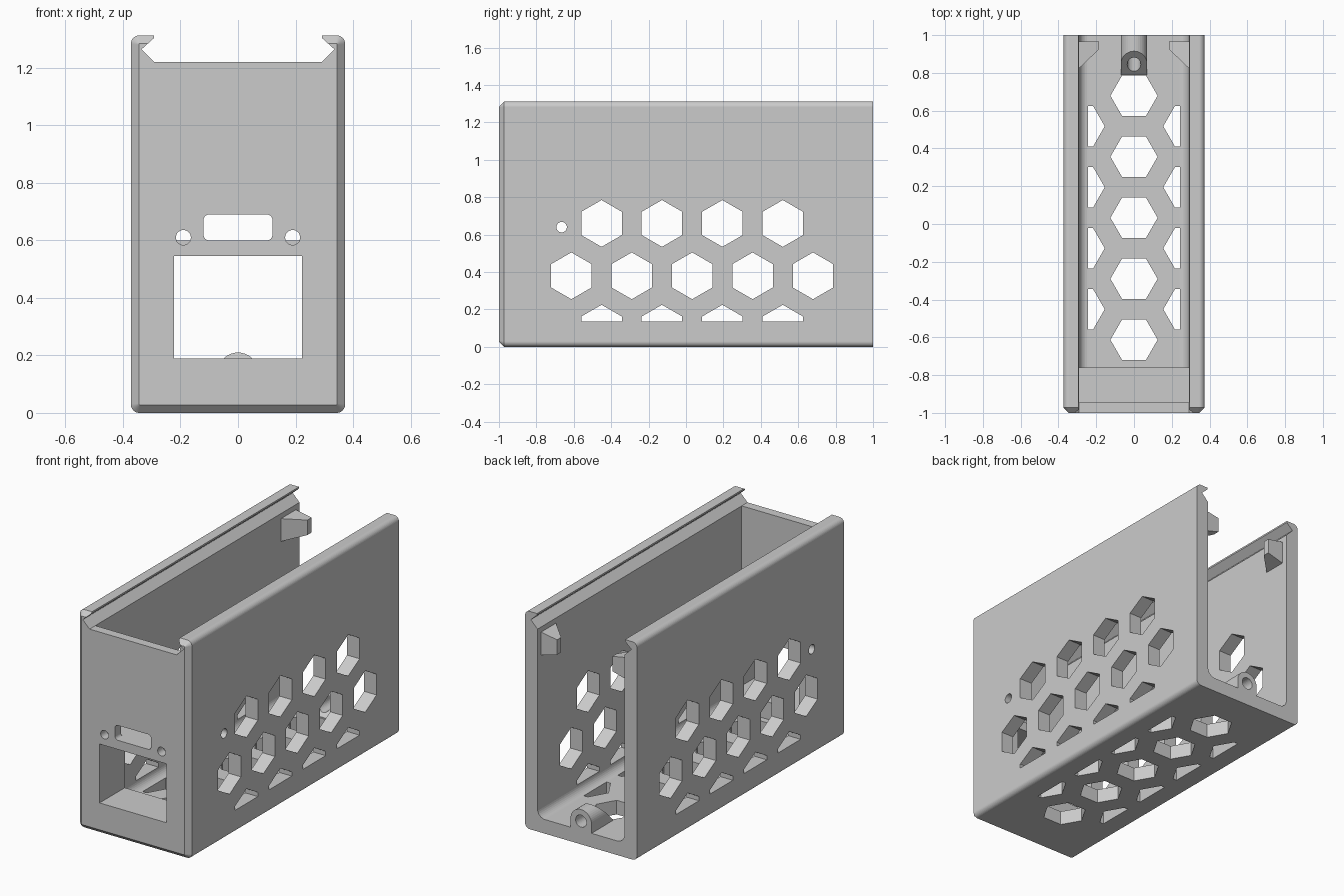
import bpy, bmesh
from math import cos, sin, pi, radians
from mathutils import Vector

cube = bpy.data.objects.get("Cube")
if cube:
    bpy.data.objects.remove(cube, do_unlink=True)

grey = bpy.data.materials.new("plain grey")
grey.use_nodes = True
colour = (0.6, 0.6, 0.6, 1)
grey.diffuse_color = colour
grey.node_tree.nodes["Principled BSDF"].inputs["Base Color"].default_value = colour


def finish(name, bm):
    bmesh.ops.recalc_face_normals(bm, faces=bm.faces)
    mesh = bpy.data.meshes.new(name)
    bm.to_mesh(mesh)
    bm.free()
    mesh.materials.append(grey)
    obj = bpy.data.objects.new(name, mesh)
    bpy.context.collection.objects.link(obj)
    return obj


def place(axis, p, t):
    return {"x": (t, *p), "y": (p[0], t, p[1]), "z": (*p, t)}[axis]


def loft(name, axis, sections):
    """Join equal-length outlines, given as (position, points), into a solid."""
    bm = bmesh.new()
    rings = [[bm.verts.new(place(axis, p, t)) for p in pts] for t, pts in sections]
    n = len(rings[0])
    for a, b in zip(rings, rings[1:]):
        for i in range(n):
            bm.faces.new((a[i], a[(i + 1) % n], b[(i + 1) % n], b[i]))
    bm.faces.new(rings[0])
    bm.faces.new(rings[-1])
    return finish(name, bm)


def prism(name, axis, pts, a, b):
    return loft(name, axis, [(a, pts), (b, pts)])


def arc(cx, cy, r, start, end, n):
    angles = [radians(start + (end - start) * i / n) for i in range(n + 1)]
    return [(cx + r * cos(a), cy + r * sin(a)) for a in angles]


def circle(cx, cy, r, n=32):
    return arc(cx, cy, r, 0, 360, n)[:-1]


def rounded(x0, x1, y0, y1, r, n=8):
    return (arc(x1 - r, y1 - r, r, 0, 90, n) + arc(x0 + r, y1 - r, r, 90, 180, n)
            + arc(x0 + r, y0 + r, r, 180, 270, n) + arc(x1 - r, y0 + r, r, 270, 360, n))


def rect(x0, x1, y0, y1):
    return [(x0, y0), (x1, y0), (x1, y1), (x0, y1)]


def cut(target, cutter):
    mod = target.modifiers.new("cut", "BOOLEAN")
    mod.operation = "DIFFERENCE"
    mod.solver = "EXACT"
    mod.object = cutter
    bpy.ops.object.select_all(action="DESELECT")
    bpy.context.view_layer.objects.active = target
    target.select_set(True)
    bpy.ops.object.modifier_apply(modifier=mod.name)
    bpy.data.objects.remove(cutter, do_unlink=True)


# Outer body, with chamfered front edges
W, H, C = 0.373, 1.313, 0.028
full = rounded(-W, W, 0, H, 0.03)
small = rounded(-W + C, W - C, C, H - C, 0.004)
case = loft("case_body", "y", [(-1, small), (C - 1, full), (1, full)])

# Interior: low part behind the socket block, high part behind the front wall
IN, FLOOR, FILLET = 0.29, 0.085, 0.05
low = (arc(-IN + FILLET, FLOOR + FILLET, FILLET, 180, 270, 8)
       + arc(IN - FILLET, FLOOR + FILLET, FILLET, 270, 360, 8) + [(IN, 1.24), (-IN, 1.24)])
cut(case, prism("cavity", "y", low, -0.76, 1.1))
cut(case, prism("cavity_front", "y", rect(-IN, IN, 0.6, 1.24), -0.945, -0.7))

# Dovetail slot for a sliding lid
side = [(IN, 1.22), (0.335, 1.265), (0.293, 1.303), (0.293, 1.4)]
slot = side + [(-x, z) for x, z in reversed(side)]
cut(case, prism("lid_slot", "y", slot, -1.1, 1.1))

# Front openings: socket window, switch slot and screw holes
cut(case, prism("window", "y", rect(-0.223, 0.223, 0.19, 0.545), -1.1, -0.7))
cut(case, prism("switch", "y", rounded(-0.12, 0.12, 0.6, 0.69, 0.02), -1.1, -0.9))
for s in (-1, 1):
    cut(case, prism("screw", "y", circle(s * 0.19, 0.61, 0.026), -1.1, -0.945))

# Honeycomb vents in both walls
R, PITCH = 0.125, 0.323
HALF = R * cos(pi / 6)
hexagon = [(R * sin(i * pi / 3), R * cos(i * pi / 3)) for i in range(6)]
tip = [(-HALF, 0.037), (-HALF, R / 2), (0, R), (HALF, R / 2), (HALF, 0.037)]
upright = [(-y, x) for x, y in hexagon]
upright = [(b, a) for a, b in upright]
long_row = [0.033 + PITCH * i for i in range(-2, 3)]
short_row = [0.033 + PITCH * (i + 0.5) for i in range(-2, 2)]
for rows, z, shape in ((long_row, 0.38, hexagon), (short_row, 0.66, hexagon),
                       (short_row, 0.10, tip)):
    for y in rows:
        cut(case, prism("wall_vent", "x", [(y + a, z + b) for a, b in shape], -0.5, 0.5))
cut(case, prism("side_hole", "x", circle(-0.665, 0.64, 0.028), -0.5, 0.5))

# Honeycomb vents in the floor
for y in long_row:
    cut(case, prism("floor_vent", "z", [(b, y + a) for a, b in hexagon], -0.1, 0.12))
for y in short_row:
    for s in (-1, 1):
        pts = [(s * (0.28 - b), y + a) for a, b in tip]
        cut(case, prism("floor_vent", "z", pts, -0.1, 0.12))

# Screw lug on the floor at the back, with a sloped inner end
arch = [(0.07, 0.08)] + arc(0, 0.14, 0.07, 0, 180, 20) + [(-0.07, 0.08)]
lug = prism("floor_lug", "y", arch, 0.785, 1)
cut(lug, prism("slope", "x", [(0.7, -0.005), (0.95, 0.245), (0.7, 0.245)], -0.2, 0.2))
cut(lug, prism("bore", "y", circle(0, 0.14, 0.036), 0.7, 1.1))

# Wedge brackets high on the side walls at the back
for s, name in ((1, "left_bracket"), (-1, "right_bracket")):
    base = rect(0.82, 0.965, 1.05, 1.19)
    end = rect(0.925, 0.965, 1.08, 1.17)
    loft(name, "x", [(s * 0.295, base), (s * 0.185, end)])
